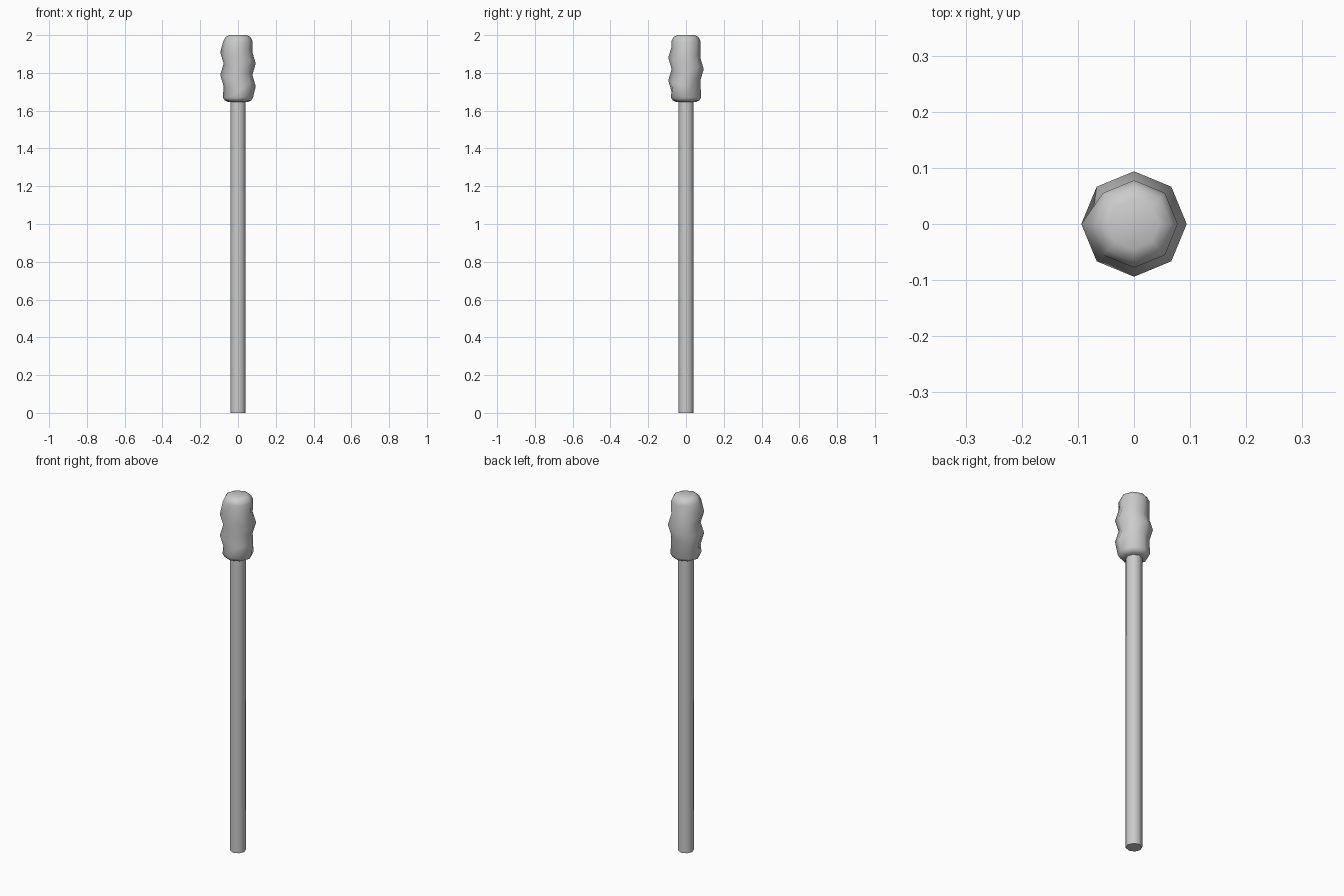
import bpy, bmesh, math

if "Cube" in bpy.data.objects:
    bpy.data.objects.remove(bpy.data.objects["Cube"])

SIDES = 8
PITCH = 0.12


def finish(obj):
    bpy.ops.object.select_all(action='DESELECT')
    obj.select_set(True)
    bpy.context.view_layer.objects.active = obj
    bpy.ops.object.shade_smooth_by_angle(angle=math.radians(60))


# Straight eight-sided stick
bpy.ops.mesh.primitive_cylinder_add(vertices=SIDES, radius=0.041, depth=1.66,
                                    location=(0, 0, 0.83))
stick = bpy.context.object
stick.name = "stick"
finish(stick)


# Wound head: one (z, radius) profile per side, with a ridge spiralling 1.5 turns
def column_profile(k):
    pts = [(2.0, 0.045), (1.99, 0.066), (1.967, 0.078)]
    for turn in range(-1, 2):
        n = k + SIDES * turn
        z = 1.91 - PITCH * n / SIDES
        if 0 <= n <= 12:
            pts.append((z, 0.094))
        if -8 <= n <= 12 and 1.69 < z - PITCH / 2 < 1.95:
            pts.append((z - PITCH / 2, 0.076))
    pts += [(1.67, 0.080), (1.655, 0.071), (1.647, 0.055)]
    return sorted(pts, reverse=True)


bm = bmesh.new()
columns = []
for k in range(SIDES):
    a = math.pi + 2 * math.pi * k / SIDES
    columns.append([bm.verts.new((r * math.cos(a), r * math.sin(a), z))
                    for z, r in column_profile(k)])

# Zip neighbouring columns together from the top down
for k in range(SIDES):
    left, right = columns[k], columns[(k + 1) % SIDES]
    i = j = 0
    while i < len(left) - 1 or j < len(right) - 1:
        step_left = j == len(right) - 1 or (
            i < len(left) - 1 and left[i + 1].co.z >= right[j + 1].co.z)
        if step_left:
            bm.faces.new((left[i], left[i + 1], right[j]))
            i += 1
        else:
            bm.faces.new((left[i], right[j + 1], right[j]))
            j += 1
bm.faces.new([c[0] for c in columns])
bm.faces.new([c[-1] for c in reversed(columns)])
bmesh.ops.recalc_face_normals(bm, faces=bm.faces)
mesh = bpy.data.meshes.new("wound_head")
bm.to_mesh(mesh)
bm.free()
head = bpy.data.objects.new("wound_head", mesh)
bpy.context.collection.objects.link(head)
finish(head)
